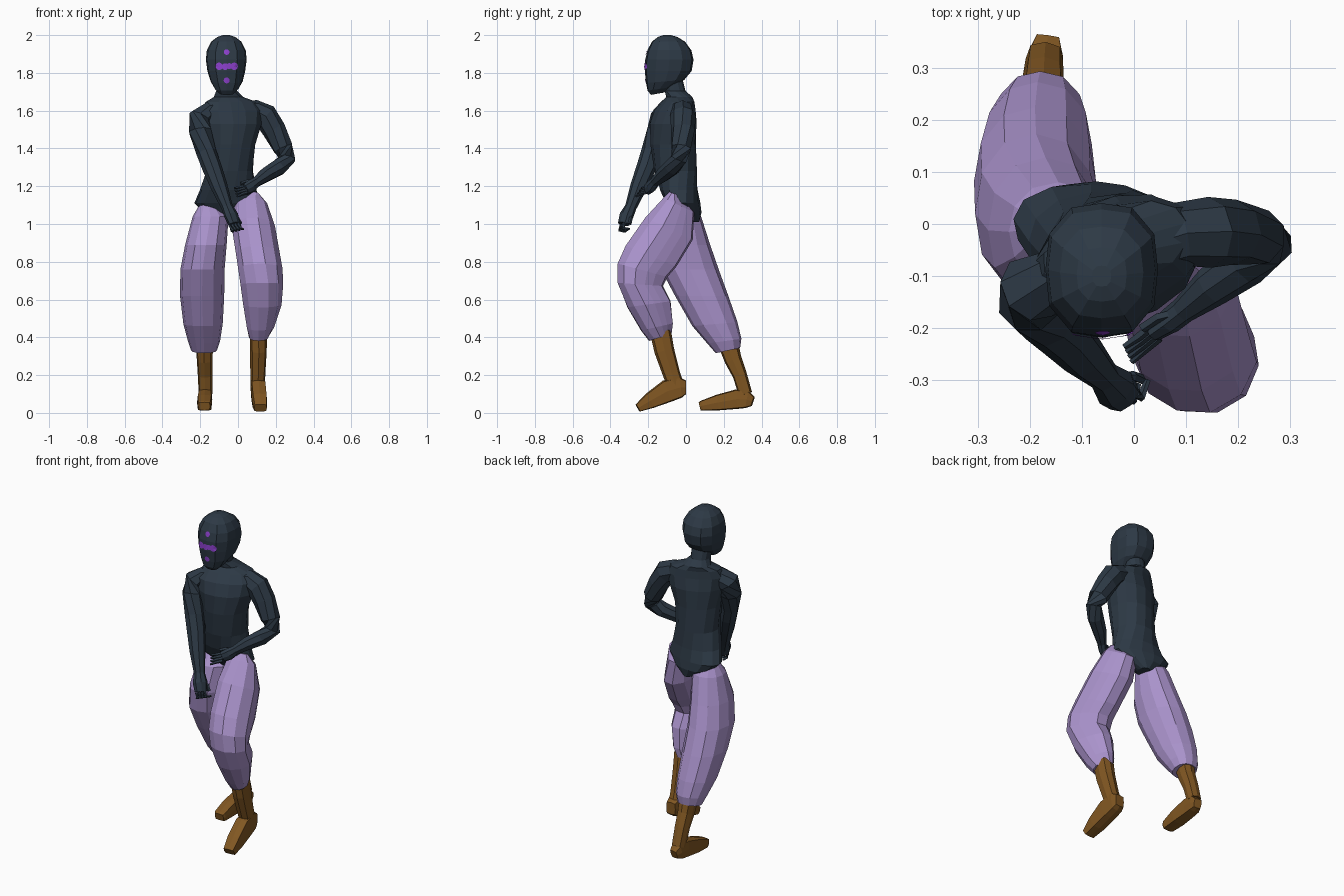
import bpy, bmesh, math
from mathutils import Vector, Matrix
from mathutils.bvhtree import BVHTree


def material(name, color):
    m = bpy.data.materials.new(name)
    m.diffuse_color = (*color, 1)
    return m


NAVY = material("dark navy skin", (0.026, 0.041, 0.060))
LILAC = material("lilac cloth", (0.40, 0.29, 0.60))
BROWN = material("brown leather", (0.22, 0.095, 0.016))
VIOLET = material("violet paint", (0.26, 0.05, 0.60))


def skin(bm, frames, n, power, dent=0.0):
    """Join superellipse rings (matrix, rx, ry) into a capped solid; dent flattens the +x+y corner."""
    loops = []
    for mat, rx, ry in frames:
        ring = []
        for i in range(n):
            a = 2 * math.pi * i / n
            c, s = math.cos(a), math.sin(a)
            k = (abs(c) ** power + abs(s) ** power) ** (-1 / power)
            k *= 1 - dent * max(0, math.cos(a - math.pi / 4)) ** 6
            ring.append(bm.verts.new(mat @ Vector((rx * c * k, ry * s * k, 0))))
        loops.append(ring)
    for a, b in zip(loops, loops[1:]):
        for i in range(n):
            j = (i + 1) % n
            bm.faces.new((a[i], a[j], b[j], b[i]))
    bm.faces.new(loops[0][::-1])
    bm.faces.new(loops[-1])


def stack(bm, rings, n=12, power=2.0, dent=0.0):
    """Rings: x, y, z, rx, ry, yaw, tilt about x (degrees)."""
    frames = []
    for x, y, z, rx, ry, yaw, tilt in rings:
        m = (Matrix.Translation((x, y, z)) @ Matrix.Rotation(math.radians(tilt), 4, 'X')
             @ Matrix.Rotation(math.radians(yaw), 4, 'Z'))
        frames.append((m, rx, ry))
    skin(bm, frames, n, power, dent)


def tube(bm, pts, n=8, power=2.0):
    """Points: x, y, z, width radius, height radius; rings face along the path."""
    p = [Vector(q[:3]) for q in pts]
    frames = []
    for i, q in enumerate(pts):
        d = Vector()
        if i > 0:
            d += (p[i] - p[i - 1]).normalized()
        if i < len(p) - 1:
            d += (p[i + 1] - p[i]).normalized()
        m = Matrix.Translation(p[i]) @ d.to_track_quat('Z', 'Y').to_matrix().to_4x4()
        frames.append((m, q[3], q[4]))
    skin(bm, frames, n, power)


def finish(name, bm, mat):
    bmesh.ops.recalc_face_normals(bm, faces=bm.faces)
    me = bpy.data.meshes.new(name)
    bm.to_mesh(me)
    me.materials.append(mat)
    ob = bpy.data.objects.new(name, me)
    bpy.context.collection.objects.link(ob)
    return ob


# Head: broad brow, square front, tapering chin
head = bmesh.new()
stack(head, [(-.06, -.15, 1.69, .036, .036, 0, 10), (-.06, -.14, 1.715, .062, .064, 0, 8),
             (-.06, -.11, 1.755, .085, .102, 0, 5), (-.062, -.094, 1.81, .100, .124, 0, 0),
             (-.062, -.088, 1.87, .108, .128, 0, 0), (-.062, -.088, 1.92, .103, .116, 0, 0),
             (-.062, -.093, 1.965, .080, .088, 0, 0), (-.062, -.097, 1.99, .048, .052, 0, 0),
             (-.062, -.10, 2.0, .018, .02, 0, 0)], 12, 2.8)
finish("head", head, NAVY)

# Painted face dots, laid on the head surface
bvh = BVHTree.FromBMesh(head)
dots = bmesh.new()
for cx, cz, r in [(-.06, 1.91, .015), (-.06, 1.76, .016), (-.10, 1.835, .020),
                  (-.068, 1.833, .018), (-.046, 1.836, .016), (-.02, 1.835, .020)]:
    ring = []
    for i in range(12):
        a = math.pi * i / 6
        x, z = cx + r * math.cos(a), cz + r * math.sin(a)
        hit = bvh.ray_cast(Vector((x, -1, z)), Vector((0, 1, 0)))[0]
        ring.append((x, hit.y - .004, z))
    low = [dots.verts.new(v) for v in ring]
    hub = dots.verts.new((cx, bvh.ray_cast(Vector((cx, -1, cz)), Vector((0, 1, 0)))[0].y - .004, cz))
    for i in range(12):
        dots.faces.new((low[i], low[(i + 1) % 12], hub))
finish("face_dots", dots, VIOLET)
# Fan triangles point to the front
for f in bpy.data.objects["face_dots"].data.polygons:
    if f.normal.y > 0:
        f.flip()

# Torso with neck; shoulders are turned against the hips
torso = bmesh.new()
stack(torso, [(-.045, .025, 1.01, .03, .045, 0, 0), (-.055, .005, 1.06, .125, .075, -8, 0),
              (-.055, -.015, 1.11, .178, .088, -8, 0), (-.052, -.038, 1.18, .150, .10, -2, 0),
              (-.044, -.055, 1.28, .124, .112, 8, 0), (-.038, -.068, 1.42, .130, .119, 15, 0),
              (-.03, -.068, 1.53, .158, .119, 20, 0), (-.03, -.062, 1.60, .17, .10, 20, 0),
              (-.035, -.045, 1.645, .145, .078, 19, 0), (-.05, -.035, 1.672, .08, .068, 12, 0),
              (-.06, -.058, 1.705, .055, .056, 0, 0), (-.06, -.075, 1.77, .057, .057, 0, 0)], 14, 2.2)
finish("torso", torso, NAVY)


def arm(name, limb, knuckle, spread, mid, tip, thumb):
    bm = bmesh.new()
    tube(bm, limb, 8)
    k, s = Vector(knuckle), Vector(spread)
    for i in range(4):
        o = s * (i - 1.5)
        tube(bm, [(*(k + o), .010, .010), (*(Vector(mid) + o), .009, .009),
                  (*(Vector(tip) + o * 1.2), .006, .006)], 5)
    tube(bm, [(*q, .010, .010) for q in thumb], 5)
    finish(name, bm, NAVY)


# Straight arm reaching down across the front
arm("lowered_arm",
    [(-.09, -.085, 1.60, .05, .05), (-.15, -.105, 1.59, .056, .056), (-.198, -.125, 1.56, .066, .066),
     (-.20, -.148, 1.49, .063, .063), (-.168, -.185, 1.38, .053, .053), (-.138, -.21, 1.30, .052, .052),
     (-.10, -.25, 1.20, .045, .045), (-.058, -.292, 1.09, .031, .031), (-.036, -.315, 1.045, .042, .033),
     (-.02, -.33, 1.0, .036, .026)],
    (-.02, -.333, 1.0), (.015, .006, .004), (-.010, -.342, .972), (.0, -.31, .966),
    [(-.05, -.30, 1.06), (-.002, -.292, 1.03), (.014, -.298, 1.0)])

# Bent arm with the hand in front of the waist
arm("bent_arm",
    [(.03, -.04, 1.595, .058, .058), (.09, -.02, 1.595, .062, .062), (.145, -.016, 1.57, .068, .068),
     (.19, -.016, 1.50, .063, .063), (.24, -.026, 1.40, .055, .055), (.26, -.038, 1.345, .046, .046),
     (.215, -.075, 1.30, .046, .046), (.15, -.12, 1.262, .04, .04), (.095, -.165, 1.222, .026, .028),
     (.07, -.185, 1.20, .025, .036), (.04, -.207, 1.183, .018, .032)],
    (.042, -.205, 1.183), (.004, -.008, -.012), (.015, -.228, 1.176), (-.012, -.25, 1.168),
    [(.085, -.17, 1.225), (.045, -.18, 1.225), (.015, -.20, 1.215)])

# Baggy trouser legs
front_leg = bmesh.new()
stack(front_leg, [(.080, -.06, 1.16, .03, .03, 0, -20), (.066, -.038, 1.10, .095, .09, -15, -25),
                  (.088, -.09, .975, .118, .142, -18, -25), (.113, -.185, .83, .119, .15, -18, -22),
                  (.125, -.23, .755, .121, .139, -18, -15), (.13, -.242, .68, .118, .122, -15, -4),
                  (.132, -.195, .575, .105, .119, -12, 8), (.12, -.152, .455, .075, .089, -8, 13),
                  (.11, -.135, .40, .052, .064, 0, 17)], 12, 2.2, .32)
finish("front_trouser_leg", front_leg, LILAC)

back_leg = bmesh.new()
stack(back_leg, [(-.155, -.01, 1.10, .05, .05, 0, 0), (-.145, -.015, 1.04, .095, .095, 0, 0),
                 (-.170, -.012, .89, .110, .140, 0, 0), (-.188, .02, .76, .117, .153, 0, 0),
                 (-.19, .083, .62, .117, .141, 0, 0), (-.185, .153, .47, .104, .120, 0, 5),
                 (-.18, .203, .38, .085, .091, 0, 8), (-.18, .222, .33, .068, .066, 0, 12)], 12, 2.2)
finish("back_trouser_leg", back_leg, LILAC)


def boot(name, shaft, foot):
    bm = bmesh.new()
    tube(bm, shaft, 8, 2.8)
    tube(bm, foot, 8, 6)
    finish(name, bm, BROWN)


# Boots: shaft plus boxy foot
boot("front_boot",
     [(.108, -.135, .43, .046, .056), (.108, -.115, .33, .044, .053), (.105, -.078, .21, .040, .046),
      (.104, -.05, .13, .038, .044)],
     [(.103, .0, .135, .03, .036), (.104, -.03, .135, .038, .055), (.108, -.10, .115, .04, .06),
      (.114, -.19, .065, .04, .043), (.119, -.255, .026, .034, .022)])
boot("back_boot",
     [(-.178, .225, .36, .045, .053), (-.176, .25, .28, .042, .046), (-.174, .285, .20, .039, .038),
      (-.172, .315, .10, .036, .036)],
     [(-.166, .354, .06, .024, .026), (-.17, .325, .07, .034, .045), (-.174, .27, .073, .036, .052),
      (-.177, .17, .055, .04, .042), (-.178, .085, .038, .036, .027), (-.178, .072, .035, .03, .022)])
